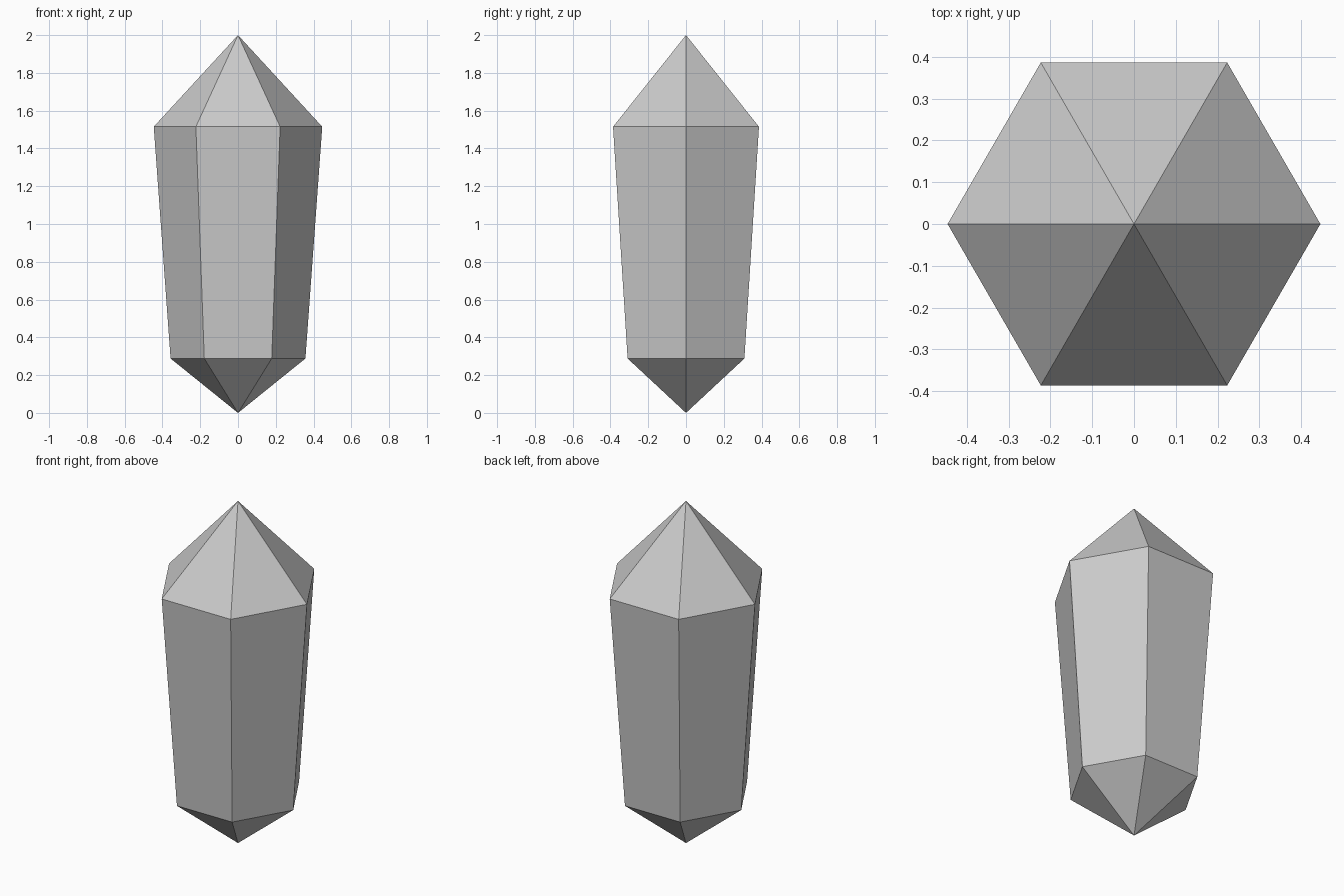
import bpy, bmesh
from math import cos, sin, pi

if "Cube" in bpy.data.objects:
    bpy.data.objects.remove(bpy.data.objects["Cube"])

SIDES = 6
# Crystal profile: lower and upper girdle as (radius, height)
GIRDLES = [(0.357, 0.288), (0.446, 1.515)]
TIP_BOTTOM, TIP_TOP = 0.0, 2.0

bm = bmesh.new()


def ring(radius, z):
    return [bm.verts.new((radius * cos(2 * pi * i / SIDES),
                          radius * sin(2 * pi * i / SIDES), z))
            for i in range(SIDES)]


low, high = [ring(r, z) for r, z in GIRDLES]
bottom = bm.verts.new((0, 0, TIP_BOTTOM))
top = bm.verts.new((0, 0, TIP_TOP))

# Lower point, tapered shaft and upper point
for i in range(SIDES):
    j = (i + 1) % SIDES
    bm.faces.new((bottom, low[j], low[i]))
    bm.faces.new((low[i], low[j], high[j], high[i]))
    bm.faces.new((high[i], high[j], top))

mesh = bpy.data.meshes.new("crystal")
bm.to_mesh(mesh)
bm.free()
bpy.context.collection.objects.link(bpy.data.objects.new("crystal", mesh))
